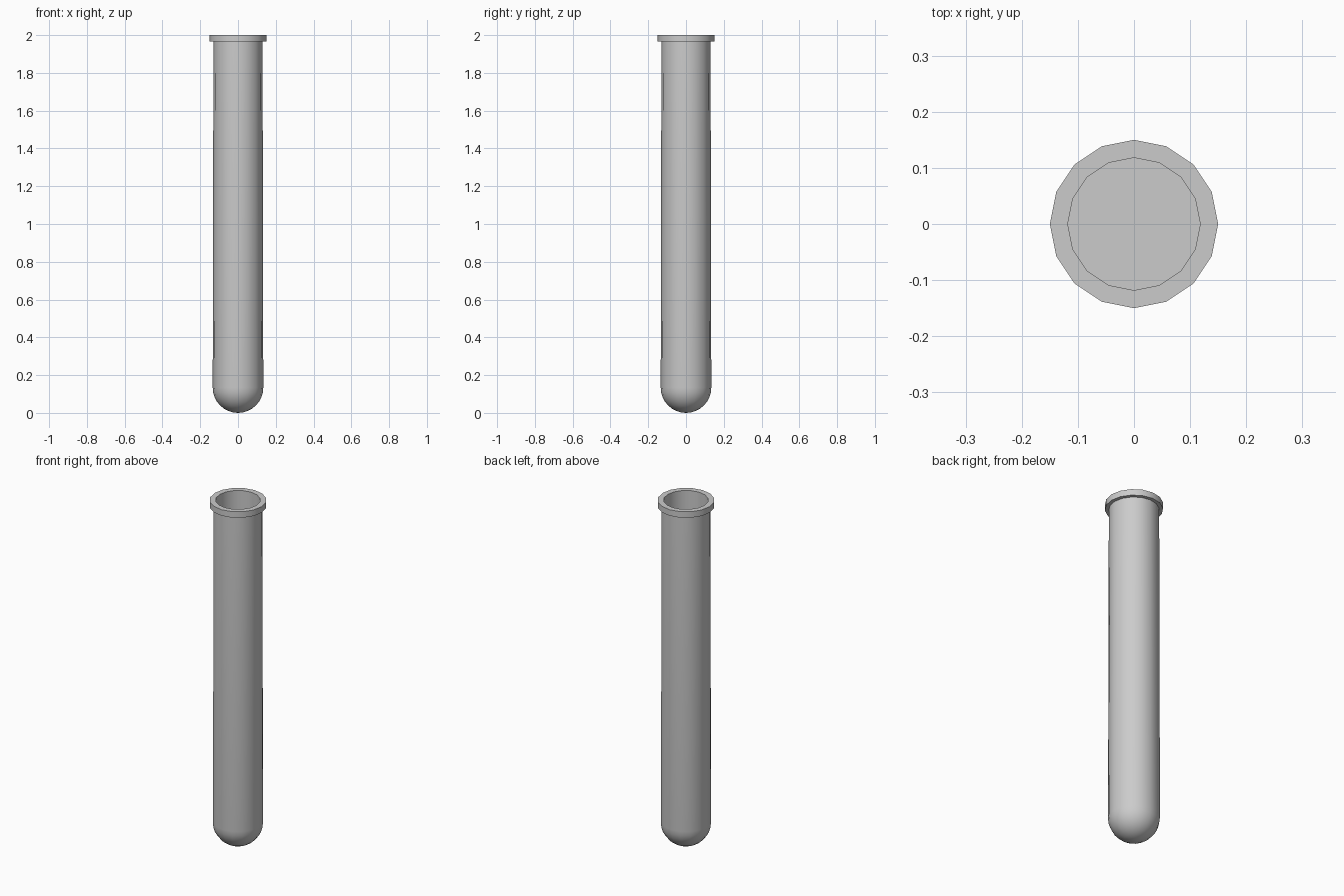
import bpy, bmesh
from math import sin, cos, pi

if "Cube" in bpy.data.objects:
    bpy.data.objects.remove(bpy.data.objects["Cube"])

SIDES = 16
R_BOT, R_TOP, R_RIM, R_IN = 0.134, 0.13, 0.15, 0.118

# Profile from the rounded bottom, up the outside, over the rim, down the bore
profile = [(R_BOT * sin(a), R_BOT * (1 - cos(a)))
           for a in (i * pi / 16 for i in range(1, 9))]
profile += [(R_TOP, 1.965), (R_RIM, 1.965), (R_RIM, 2.0), (R_IN, 2.0), (R_IN, 0.134)]

bm = bmesh.new()
rings = [[bm.verts.new((r * cos(2 * pi * k / SIDES), r * sin(2 * pi * k / SIDES), z))
          for k in range(SIDES)] for r, z in profile]

# Walls between neighbouring rings
for i, (lo, hi) in enumerate(zip(rings, rings[1:])):
    for k in range(SIDES):
        n = (k + 1) % SIDES
        bm.faces.new((lo[k], lo[n], hi[n], hi[k]))

# Rounded tip and flat bore floor
tip = bm.verts.new((0, 0, 0))
for k in range(SIDES):
    bm.faces.new((tip, rings[0][(k + 1) % SIDES], rings[0][k]))
bm.faces.new(rings[-1])
bmesh.ops.recalc_face_normals(bm, faces=bm.faces[:])

mesh = bpy.data.meshes.new("test_tube")
bm.to_mesh(mesh)
bm.free()
tube = bpy.data.objects.new("test_tube", mesh)
bpy.context.collection.objects.link(tube)

# Smooth shading with a crisp rim
bpy.context.view_layer.objects.active = tube
tube.select_set(True)
bpy.ops.object.shade_smooth_by_angle(angle=pi / 6)
